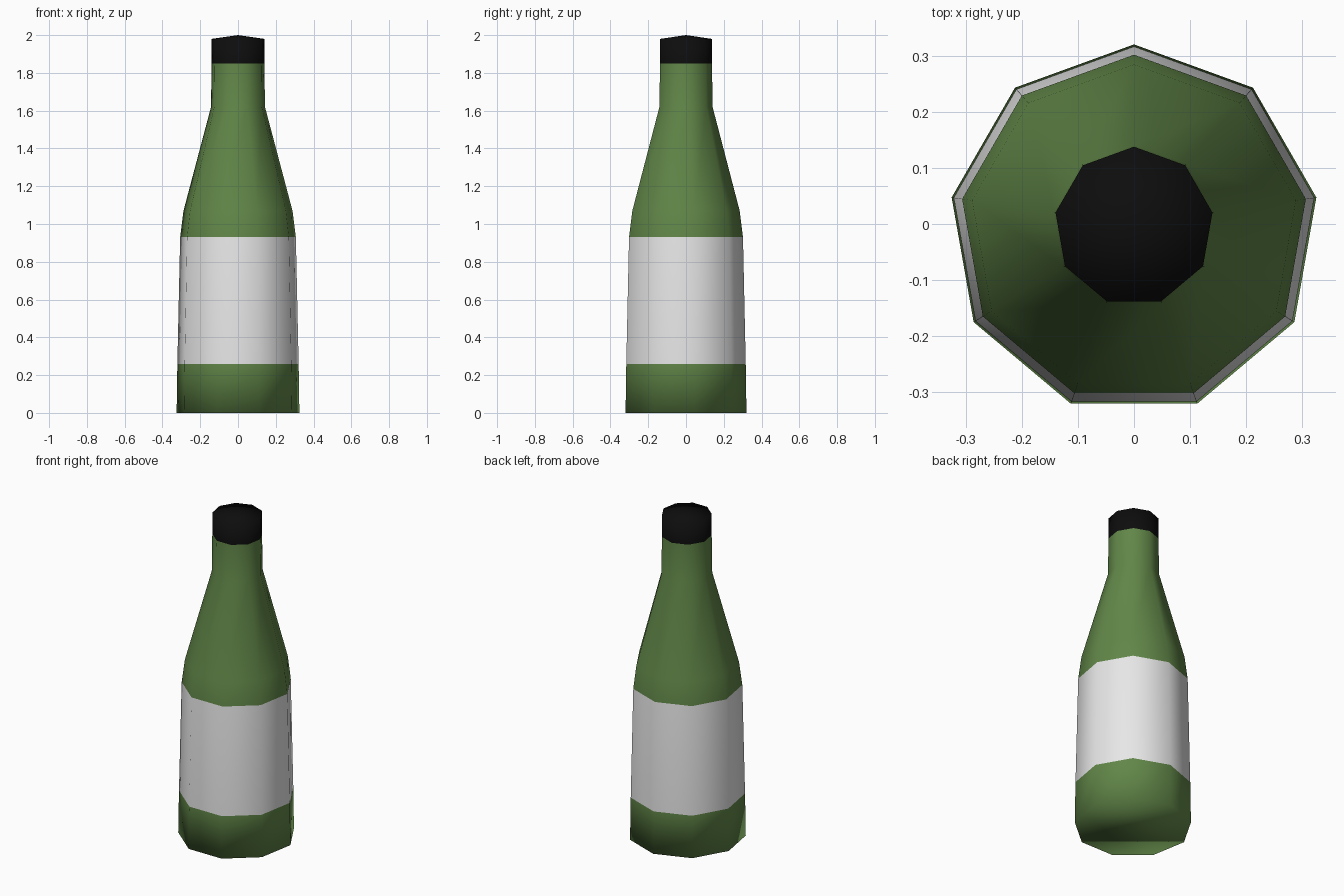
import bpy, bmesh, math

if "Cube" in bpy.data.objects:
    bpy.data.objects.remove(bpy.data.objects["Cube"])

SIDES = 9


def material(name, rgb):
    m = bpy.data.materials.new(name)
    m.diffuse_color = (*rgb, 1)
    m.use_nodes = True
    m.node_tree.nodes["Principled BSDF"].inputs["Base Color"].default_value = m.diffuse_color
    return m


green = material("green_glass", (0.12, 0.24, 0.065))
paper = material("label_white", (0.8, 0.8, 0.8))
black = material("cap_black", (0.004, 0.004, 0.004))


def add_ring(bm, r, z):
    # one corner points to the back; each ring is centred by its bounds
    return [bm.verts.new((r * math.cos(math.pi / 2 + 2 * math.pi * i / SIDES),
                          r * math.sin(math.pi / 2 + 2 * math.pi * i / SIDES) - 0.03 * r, z))
            for i in range(SIDES)]


def loft(name, profile, mats, rule, apex=None, base=False):
    bm = bmesh.new()
    rings = [add_ring(bm, r, z) for r, z in profile]
    for a, b in zip(rings, rings[1:]):
        for i in range(SIDES):
            j = (i + 1) % SIDES
            bm.faces.new((a[i], a[j], b[j], b[i]))
    if base:
        bm.faces.new(rings[0][::-1])
    if apex is not None:
        tip = bm.verts.new((0, 0, apex))
        for i in range(SIDES):
            bm.faces.new((rings[-1][i], rings[-1][(i + 1) % SIDES], tip))
    for f in bm.faces:
        f.smooth = True
        f.material_index = rule(f.calc_center_median().z)
    me = bpy.data.meshes.new(name)
    bm.to_mesh(me)
    bm.free()
    for m in mats:
        me.materials.append(m)
    ob = bpy.data.objects.new(name, me)
    bpy.context.collection.objects.link(ob)
    return ob


# bottle with label band
loft("bottle",
     [(0.33, 0), (0.326, 0.26), (0.311, 0.93), (0.293, 1.07), (0.145, 1.62), (0.142, 1.85)],
     [green, paper], lambda z: 1 if 0.26 < z < 0.93 else 0, base=True)

# cap with shallow peaked top
loft("cap", [(0.142, 1.85), (0.142, 1.98)], [black], lambda z: 0, apex=2.0)
